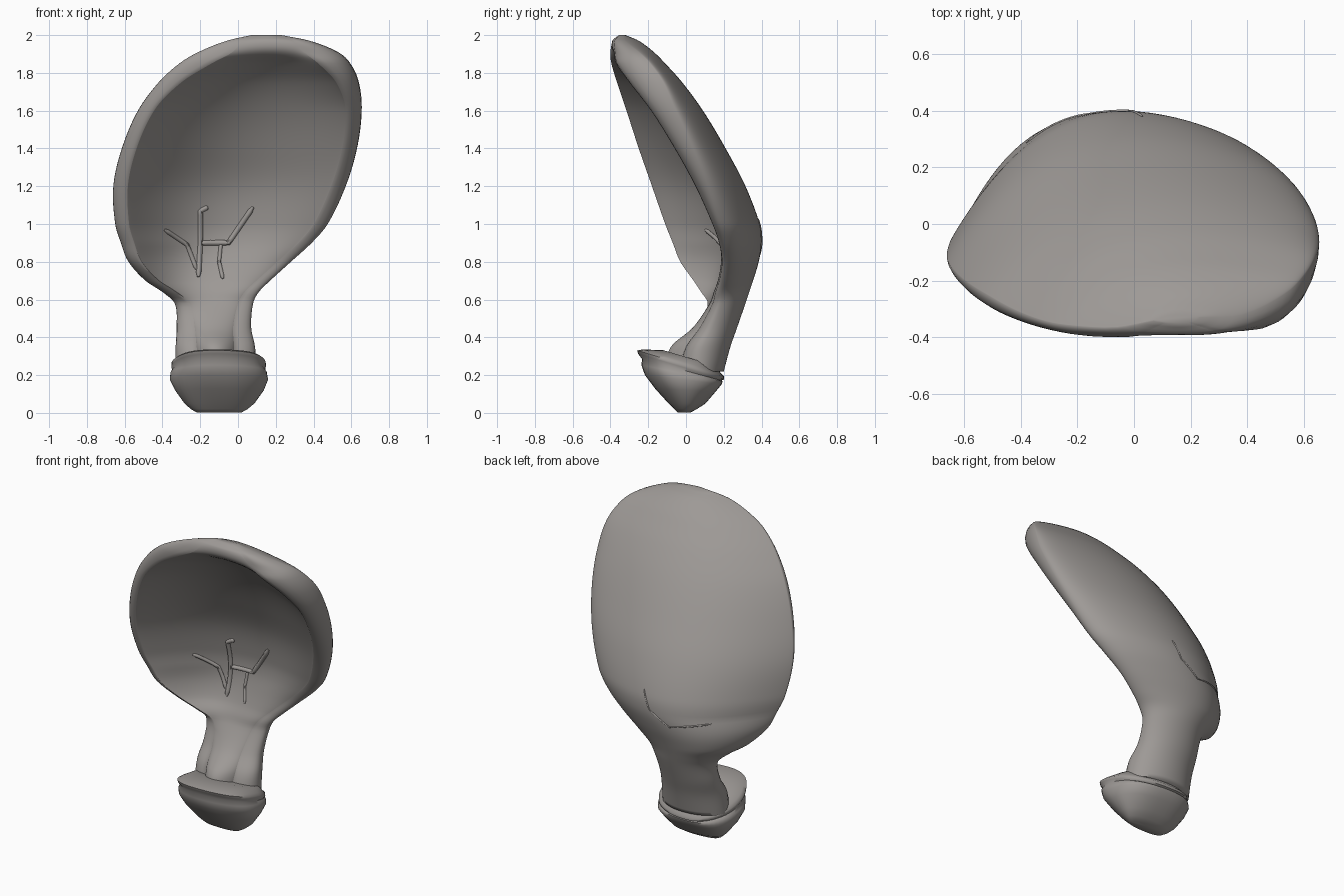
import bpy, bmesh, math
from mathutils import Vector

if "Cube" in bpy.data.objects:
    bpy.data.objects.remove(bpy.data.objects["Cube"])

mat = bpy.data.materials.new("warm grey")
mat.diffuse_color = (0.34, 0.32, 0.305, 1)
mat.use_nodes = True
mat.node_tree.nodes["Principled BSDF"].inputs["Base Color"].default_value = mat.diffuse_color

# Height, left x, right x, left lip y, right lip y, back y, inner front y
ROWS = [
    (0.22, -.33, .10, -.04, -.04, .20, -.11),
    (0.35, -.33, .09, .0, .0, .235, -.08),
    (0.45, -.325, .07, .07, .07, .27, .035),
    (0.58, -.335, .08, .115, .14, .315, .125),
    (0.64, -.40, .11, .08, .155, .335, .15),
    (0.70, -.49, .17, .04, .175, .355, .18),
    (0.80, -.58, .28, -.03, .19, .385, .21),
    (0.90, -.62, .39, -.07, .175, .40, .225),
    (1.00, -.65, .475, -.11, .14, .39, .22),
    (1.20, -.66, .57, -.18, .05, .315, .17),
    (1.40, -.615, .63, -.25, -.06, .21, .07),
    (1.60, -.53, .655, -.315, -.185, .09, -.05),
    (1.75, -.42, .64, -.365, -.30, -.02, -.17),
    (1.85, -.31, .595, -.395, -.37, -.11, -.29),
    (1.91, -.21, .53, -.40, -.38, -.17, -.38),
    (1.97, -.06, .38, -.385, -.38, -.25, -.39),
    (2.00, .07, .23, -.35, -.35, -.32, -.355),
]
# Height, left lip roll depth, right lip roll depth, lip roll width
LIP = [(.22, .1, .1, .13), (.58, .05, .04, .08), (.8, .05, .03, .07),
       (1.1, .05, .05, .075), (1.6, .07, .13, .085), (1.75, .06, .18, .12),
       (1.85, .05, .18, .17), (1.91, .04, .13, .18), (2.0, .01, .02, .04)]


def sample(rows, z):
    """Smooth interpolation of a profile table at height z."""
    n = len(rows)
    i = next((k for k in range(n - 1) if z <= rows[k + 1][0]), n - 2)
    a, b = rows[i], rows[i + 1]
    p, q = rows[max(i - 1, 0)], rows[min(i + 2, n - 1)]
    h = b[0] - a[0]
    t = max(0, min(1, (z - a[0]) / h))
    out = []
    for c in range(1, len(a)):
        ma = (b[c] - p[c]) / (b[0] - p[0]) * h
        mb = (q[c] - a[c]) / (q[0] - a[0]) * h
        out.append((2*t**3 - 3*t*t + 1) * a[c] + (t**3 - 2*t*t + t) * ma
                   + (3*t*t - 2*t**3) * b[c] + (t**3 - t*t) * mb)
    return out


def skewed(s, d):
    """Half-round height whose peak is shifted sideways by d."""
    u = (s - d) / (1 - d * s)
    return math.sqrt(max(0, 1 - u * u))


def shell_point(z, ang, side):
    """Point on the outer wall, inner wall or rolled lip at height z."""
    xl, xr, yl, yr, yb, yi = sample(ROWS, z)
    fl, fr, w = sample(LIP, z)
    hx, xc = (xr - xl) / 2, (xr + xl) / 2
    w = min(w, hx * .6)
    s, c = math.sin(ang), max(0, math.cos(ang))
    k = (s + 1) / 2
    g = max(0, min(1, (z - .6) / .3))
    if side == "outer":
        y = yl + fl + (yr + fr - yl - fl) * k
        p = 1 + g * (.85 - .7 * k)
        return Vector((xc + hx * s, y + (yb - y) * skewed(s, .13 * g) ** p, z))
    if side == "inner":
        y = yl + (yr - yl) * k
        p = 1.8 + g * (.35 - .35 * k)
        return Vector((xc + (hx - w) * s, y + (yi - y) * skewed(s, .06 * g) ** p, z))
    if side == "right":
        return Vector((xr - w + w * c, yr + fr - fr * s, z))
    return Vector((xl + w - w * c, yl + fl - fl * s, z))


def finish(bm, name, angle=60):
    bmesh.ops.recalc_face_normals(bm, faces=bm.faces)
    me = bpy.data.meshes.new(name)
    bm.to_mesh(me)
    bm.free()
    me.materials.append(mat)
    ob = bpy.data.objects.new(name, me)
    bpy.context.collection.objects.link(ob)
    bpy.ops.object.select_all(action='DESELECT')
    ob.select_set(True)
    bpy.context.view_layer.objects.active = ob
    bpy.ops.object.shade_smooth_by_angle(angle=math.radians(angle))
    return ob


def loft(rings, name, angle=60):
    bm = bmesh.new()
    vs = [[bm.verts.new(p) for p in ring] for ring in rings]
    n = len(vs[0])
    for a, b in zip(vs, vs[1:]):
        for i in range(n):
            j = (i + 1) % n
            bm.faces.new((a[i], a[j], b[j], b[i]))
    bm.faces.new(vs[0])
    bm.faces.new(vs[-1])
    return finish(bm, name, angle)


# Hollow bowl flowing down into the stem
heights = []
for a, b in zip(ROWS, ROWS[1:]):
    k = max(4, round((b[0] - a[0]) / 0.02))
    heights += [a[0] + (b[0] - a[0]) * i / k for i in range(k)]
heights.append(2.0)
N = 40
angs = [-math.pi / 2 + math.pi * i / N for i in range(N + 1)]
roll = [math.pi / 2 * i / 6 for i in range(1, 6)]
rings = []
for z in heights:
    rings.append([shell_point(z, a, "outer") for a in angs]
                 + [shell_point(z, a, "right") for a in roll]
                 + [shell_point(z, a, "inner") for a in reversed(angs)]
                 + [shell_point(z, a, "left") for a in reversed(roll)])
loft(rings, "bowl_and_stem", 80)

# Knobbly foot with a tilted collar: height, centre y, x radius, y radius, tilt
FOOT = [(.003, -.01, .12, .035, 0), (.02, -.003, .15, .06, 0), (.05, .005, .185, .098, 0),
        (.12, -.002, .235, .16, .05), (.175, -.012, .26, .203, .12),
        (.21, -.02, .255, .215, .2), (.228, -.022, .243, .21, .27),
        (.245, -.027, .25, .227, .3), (.262, -.03, .25, .23, .3),
        (.275, -.025, .235, .205, .3), (.29, .02, .2, .14, .3)]
rings = []
for z, cy, rx, ry, tilt in FOOT:
    ring = []
    for i in range(48):
        a = 2 * math.pi * i / 48
        c, s = math.cos(a), math.sin(a)
        k = 1 + .012 * math.sin(5 * a + z * 20)
        x = rx * math.copysign(abs(c) ** .85, c) * k
        y = ry * math.copysign(abs(s) ** .9, s) * k
        ring.append((-.1 + x, cy + y, z - tilt * y))
    rings.append(ring)
loft(rings, "foot_collar", 60)


def ridge(points, side, radius, name):
    """Thin raised cord that follows the inner or outer wall."""
    path = []
    for (x0, z0), (x1, z1) in zip(points, points[1:]):
        for i in range(9):
            x, z = x0 + (x1 - x0) * i / 8, z0 + (z1 - z0) * i / 8
            lo, hi = -math.pi / 2, math.pi / 2
            for _ in range(25):
                mid = (lo + hi) / 2
                if shell_point(z, mid, side).x < x:
                    lo = mid
                else:
                    hi = mid
            if not path or i:
                path.append(shell_point(z, lo, side))
    rings = []
    for i, p in enumerate(path):
        d = (path[min(i + 1, len(path) - 1)] - path[max(i - 1, 0)]).normalized()
        u = d.cross(Vector((0, 1, 0))).normalized()
        v = d.cross(u)
        r = radius * (.5 if i in (0, len(path) - 1) else 1)
        rings.append([p + (u * math.cos(k * math.pi / 3) + v * math.sin(k * math.pi / 3)) * r
                      for k in range(6)])
    loft(rings, name)


# Branching veins inside the bowl
ridge([(-.21, .72), (-.2, .9), (-.2, 1.07), (-.16, 1.09)], "inner", .014, "centre_vein")
ridge([(-.39, .97), (-.27, .89), (-.22, .76)], "inner", .012, "left_vein")
ridge([(-.2, .9), (-.05, .9), (.08, 1.09)], "inner", .014, "right_vein")
ridge([(-.09, .9), (-.1, .8), (-.08, .71)], "inner", .01, "lower_vein")
# Shallow crease on the back
ridge([(.03, 1.03), (-.02, .92), (-.15, .84), (-.38, .88)], "outer", .005, "back_crease")
